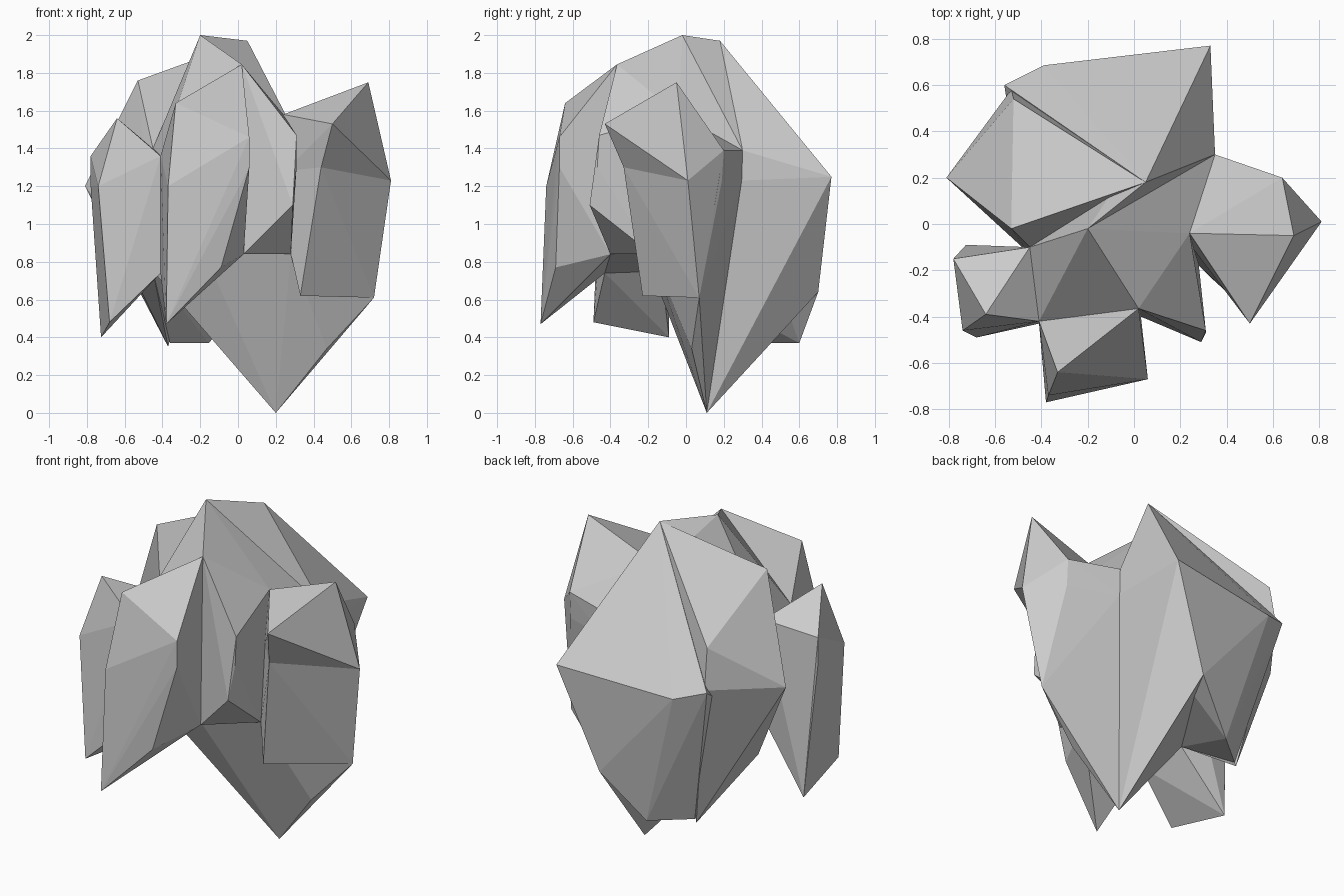
import bpy, bmesh

if "Cube" in bpy.data.objects:
    bpy.data.objects.remove(bpy.data.objects["Cube"])

# Shared points where neighbouring lobes meet
peak, ridge = (-.20, -.02, 2.0), (.05, .18, 1.97)
tip = (.20, .11, 0)
back_notch, back_notch_low = (.35, .30, 1.39), (.35, .295, 1.23)
right_notch, right_notch_mid = (.24, -.04, 1.58), (.25, -.10, 1.28)
right_notch_low, core_low = (.28, -.18, .84), (-.01, -.18, .84)
front_top, front_low = (.02, -.365, 1.845), (.03, -.40, .84)
left_notch, left_notch_low = (-.41, -.42, 1.36), (-.41, -.43, .74)
side_notch, side_notch_low = (-.45, -.10, 1.40), (-.45, -.13, .75)
back_tip, back_low = (.33, .77, 1.25), (.09, .70, .64)
right_tip, right_bend = (.81, .01, 1.23), (.44, -.33, 1.30)
shoulder, shoulder_low = (.64, .20, 1.39), (.64, .19, 1.23)
right_low, right_heel = (.72, .07, .61), (.47, .03, .34)


def hull(name, *points):
    """Flat-faced convex lobe around a few corner points."""
    bm = bmesh.new()
    for p in points:
        bm.verts.new(p)
    res = bmesh.ops.convex_hull(bm, input=bm.verts[:])
    loose = {g for g in res["geom_interior"] + res["geom_unused"]
             if isinstance(g, bmesh.types.BMVert)}
    bmesh.ops.delete(bm, geom=[v for v in loose if v.is_valid], context='VERTS')
    bmesh.ops.recalc_face_normals(bm, faces=bm.faces[:])
    me = bpy.data.meshes.new(name)
    bm.to_mesh(me)
    bm.free()
    ob = bpy.data.objects.new(name, me)
    bpy.context.scene.collection.objects.link(ob)
    return ob


# Central core
core = hull("faceted_clump", peak, back_notch, right_notch, front_top,
            left_notch, side_notch, tip, back_notch_low, right_notch_low,
            core_low, side_notch_low)

lobes = [
    # Thick root between the core and the front lobes
    hull("core_front", front_top, left_notch, side_notch, front_low,
         left_notch_low, core_low, side_notch_low),
    # Broad back lobe: the side running to the tip, and the overhanging part
    hull("back_lobe_side", peak, ridge, side_notch, back_notch,
         back_notch_low, tip, back_tip, back_low, side_notch_low),
    hull("back_lobe", ridge, back_notch_low, back_tip, back_low,
         side_notch_low, (-.39, .685, 1.2), (-.56, .60, 1.25),
         (-.155, .60, .37), (-.36, .43, .37)),
    # Left rear lobe
    hull("left_lobe", ridge, side_notch, side_notch_low, (-.53, -.02, 1.76),
         (-.52, .54, 1.49), (-.53, .58, 1.25), (-.81, .20, 1.2),
         (-.37, .43, .35), (-.52, .05, .66)),
    # Left front lobe
    hull("left_front_lobe", side_notch, side_notch_low, left_notch,
         left_notch_low, (-.78, -.15, 1.36), (-.78, -.15, 1.2),
         (-.64, -.39, 1.56), (-.74, -.46, 1.2), (-.68, -.49, .48),
         (-.725, -.09, .40)),
    # Front lobe
    hull("front_lobe", front_top, front_low, left_notch, left_notch_low,
         (.06, -.67, 1.46), (.06, -.67, 1.3), (-.33, -.64, 1.64),
         (-.37, -.74, 1.2), (-.38, -.77, .47), (-.09, -.69, .77)),
    # Small front right lobe
    hull("front_right_lobe", front_top, front_low, core_low,
         right_notch, right_notch_low, peak, (.31, -.46, 1.47),
         (.31, -.47, 1.3), (.29, -.51, 1.10)),
    # Right lobe: shoulder beside the core, crest, and lower half
    hull("right_shoulder", right_notch, right_notch_low, back_notch,
         back_notch_low, shoulder, shoulder_low, right_low, right_heel, tip),
    hull("right_lobe_crest", right_notch, right_notch_mid, right_bend,
         (.50, -.43, 1.53), (.69, -.05, 1.75), right_tip, shoulder,
         shoulder_low),
    hull("right_lobe_lower", right_notch_mid, right_notch_low, right_bend,
         right_tip, shoulder_low, right_low, (.33, -.23, .62)),
]

# Fuse the lobes into one skin
for lobe in lobes:
    mod = core.modifiers.new(lobe.name, 'BOOLEAN')
    mod.operation, mod.solver, mod.object = 'UNION', 'EXACT', lobe
bpy.context.view_layer.update()
dg = bpy.context.evaluated_depsgraph_get()
fused = bpy.data.meshes.new_from_object(core.evaluated_get(dg))
core.modifiers.clear()
core.data = fused
for lobe in lobes:
    bpy.data.objects.remove(lobe)
